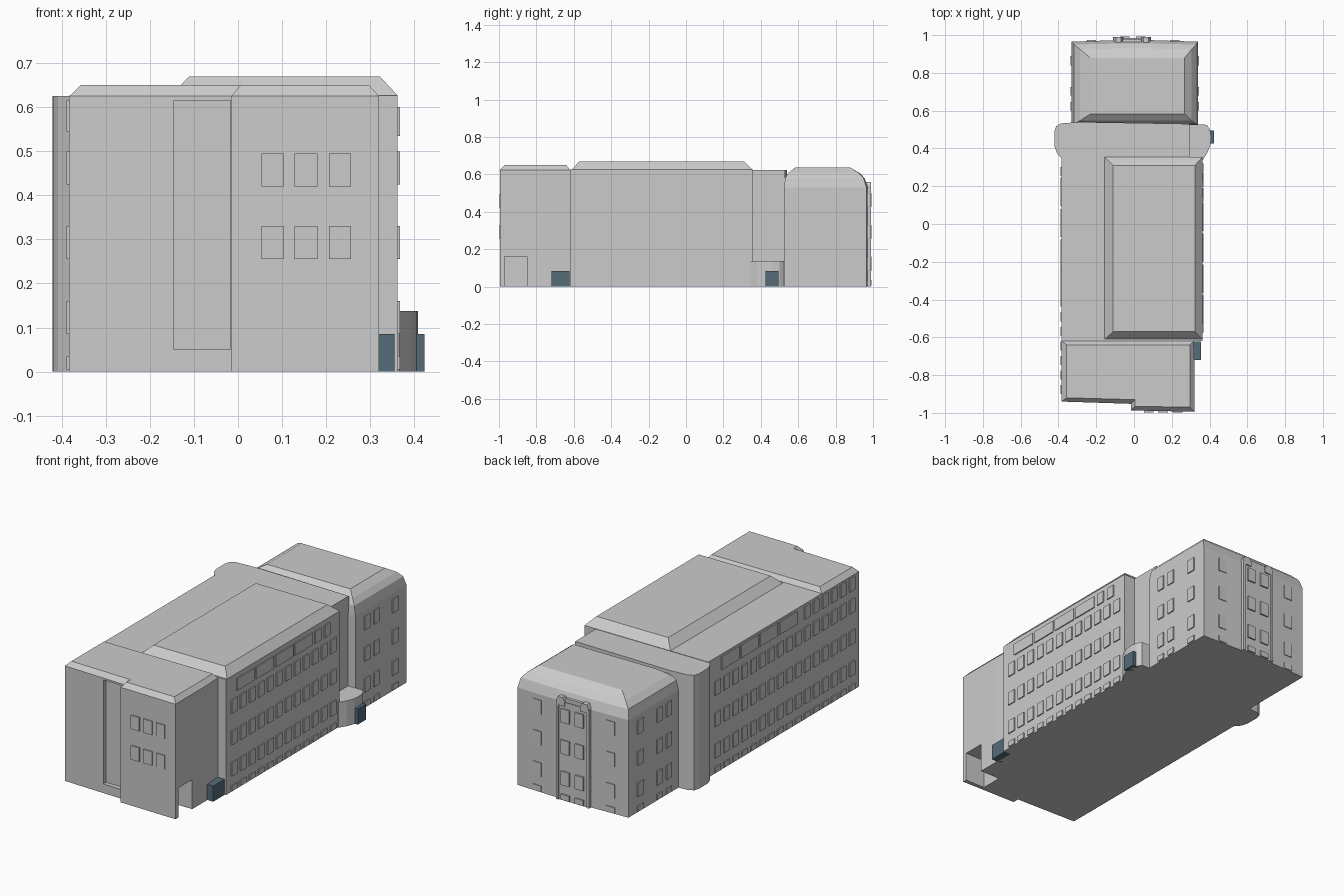
import bpy, bmesh

if "Cube" in bpy.data.objects:
    bpy.data.objects.remove(bpy.data.objects["Cube"])

def finish(name, bm, mat=None):
    bmesh.ops.recalc_face_normals(bm, faces=bm.faces)
    me = bpy.data.meshes.new(name)
    bm.to_mesh(me)
    bm.free()
    ob = bpy.data.objects.new(name, me)
    bpy.context.collection.objects.link(ob)
    if mat:
        me.materials.append(mat)
    return ob

def loft(name, rings):
    """Solid through a stack of (xy outline, z) rings."""
    bm = bmesh.new()
    rows = [[bm.verts.new((x, y, z)) for x, y in poly] for poly, z in rings]
    bm.faces.new(rows[0])
    bm.faces.new(rows[-1])
    for a, b in zip(rows, rows[1:]):
        for i in range(len(a)):
            j = (i + 1) % len(a)
            bm.faces.new((a[i], a[j], b[j], b[i]))
    return finish(name, bm)

def rect(x0, x1, y0, y1):
    return [(x0, y0), (x1, y0), (x1, y1), (x0, y1)]

def boxes(name, items, mat=None):
    """One object out of (x0, x1, y0, y1, z0, z1) boxes."""
    bm = bmesh.new()
    for x0, x1, y0, y1, z0, z1 in items:
        vs = bmesh.ops.create_cube(bm, size=1)["verts"]
        for v in vs:
            v.co = (x0 if v.co.x < 0 else x1, y0 if v.co.y < 0 else y1, z0 if v.co.z < 0 else z1)
    return finish(name, bm, mat)

def side_windows(name, x, spans, rows):
    boxes(name, [(x - .006, x + .006, a, b, c, d) for a, b in spans for c, d in rows])

def end_windows(name, y, spans, rows):
    boxes(name, [(a, b, y - .006, y + .006, c, d) for a, b in spans for c, d in rows])

def cut(ob, box):
    cutter = boxes("cutter", [box])
    cutter.hide_render = True
    m = ob.modifiers.new("cut", 'BOOLEAN')
    m.operation, m.object, m.solver = 'DIFFERENCE', cutter, 'EXACT'
    bpy.context.view_layer.objects.active = ob
    bpy.ops.object.modifier_apply(modifier=m.name)
    bpy.data.objects.remove(cutter)

def row(start, pitch, width, count):
    return [(start + i * pitch, start + i * pitch + width) for i in range(count)]

# front wing: stepped facade with a bevelled roof edge
outer = [(-.383, -.62), (-.383, -.94), (-.015, -.952), (-.015, -.987), (.32, -.994),
         (.32, -.74), (.315, -.62)]
inner = [(-.357, -.64), (-.357, -.92), (.005, -.93), (.005, -.965), (.297, -.97),
         (.297, -.74), (.295, -.64)]
front = loft("front_wing", [(outer, 0), (outer, .625), (inner, .65)])
cut(front, (.2, .4, -.97, -.85, -.1, .16))        # entrance alcove
cut(front, (-.145, -.017, -1.1, -.925, .05, .615))  # tall facade recess

# main block with low roof, and raised roof storey
main = rect(-.383, .362, -.62, .355)
loft("main_block", [(main, 0), (main, .627)])
loft("raised_roof", [(rect(-.155, .362, -.61, .355), .62), (rect(-.155, .362, -.61, .355), .627),
                     (rect(-.11, .322, -.57, .31), .67)])

# stair block: rounded on the left, set back on the right
stair = [(.295, .34), (-.383, .345), (-.408, .375), (-.42, .41), (-.421, .49), (-.412, .518),
         (-.385, .533), (-.28, .54), (.295, .53)]
loft("stair_block", [(stair, 0), (stair, .625)])
porch = [(.28, .34), (.365, .34), (.39, .38), (.405, .42), (.408, .46), (.402, .5),
         (.385, .525), (.28, .53)]
loft("side_porch", [(porch, 0), (porch, .138)])

# rear wing with stepped mansard roof
def hexed(x0, x1, y0, y1, bow):
    return [(x0, y0), (x1, y0), (x1, y1), (.1, y1 + bow), (-.1, y1 + bow), (x0, y1)]
loft("rear_wing", [(hexed(-.33, .338, .525, .965, .008), 0), (hexed(-.33, .338, .525, .965, .008), .53),
                   (hexed(-.318, .328, .53, .95, .005), .58),
                   (hexed(-.285, .305, .548, .925, .003), .608),
                   (hexed(-.232, .268, .582, .88, 0), .636)])

# rear bay with two piers and a crown
boxes("rear_bay", [(-.1, .08, .94, .984, 0, .535)])
boxes("bay_crown", [(-.06, .04, .93, .98, .535, .555)])
for n, x in (("left", -.108), ("right", .038)):
    p = rect(x, x + .052, .95, .99)
    t = rect(x + .012, x + .04, .95, .99)
    loft("bay_pier_cap_" + n, [(p, .515), (p, .54), (t, .56)])
boxes("bay_edges", [(-.11, -.095, .95, .99, 0, .53), (.075, .09, .95, .99, 0, .53)])

# windows
rows3 = [(.085, .16), (.255, .33), (.425, .5)]
ground = [(.005, .035)]
end_windows("front_windows", -.991, [(.053, .103), (.128, .18), (.206, .257)], [(.255, .33), (.42, .495)])
for n, x, start, count in (("right", .362, -.575, 12), ("left", -.383, -.9, 16)):
    spans = row(start, .077, .048, count)
    side_windows(n + "_windows", x, spans, rows3)
    side_windows(n + "_basement_windows", x, spans, ground)
side_windows("right_wide_panels", .362, row(-.53, .165, .15, 4) + row(.14, .08, .05, 2), [(.535, .6)])
side_windows("left_wide_panels", -.383, row(-.4, .165, .15, 4) + row(-.9, .077, .048, 6), [(.545, .615)])
for n, x in (("right", .338), ("left", -.33)):
    spans = [(.6, .645), (.68, .725), (.84, .89)]
    side_windows("rear_wing_%s_windows" % n, x, spans, rows3)
    side_windows("rear_wing_%s_basement_windows" % n, x, spans, ground)
end_windows("rear_windows", .967, [(-.25, -.2), (.19, .24)], rows3 + ground)
end_windows("rear_bay_windows", .986, [(-.075, -.025), (.01, .06)], rows3 + ground)

# dark entrance boxes
dark = bpy.data.materials.new("dark_teal")
dark.diffuse_color = (.09, .15, .19, 1)
dark.use_nodes = True
dark.node_tree.nodes["Principled BSDF"].inputs["Base Color"].default_value = dark.diffuse_color
boxes("front_entrance", [(.3, .355, -.72, -.622, 0, .085)], dark)
boxes("porch_entrance", [(.385, .423, .425, .495, 0, .085)], dark)
